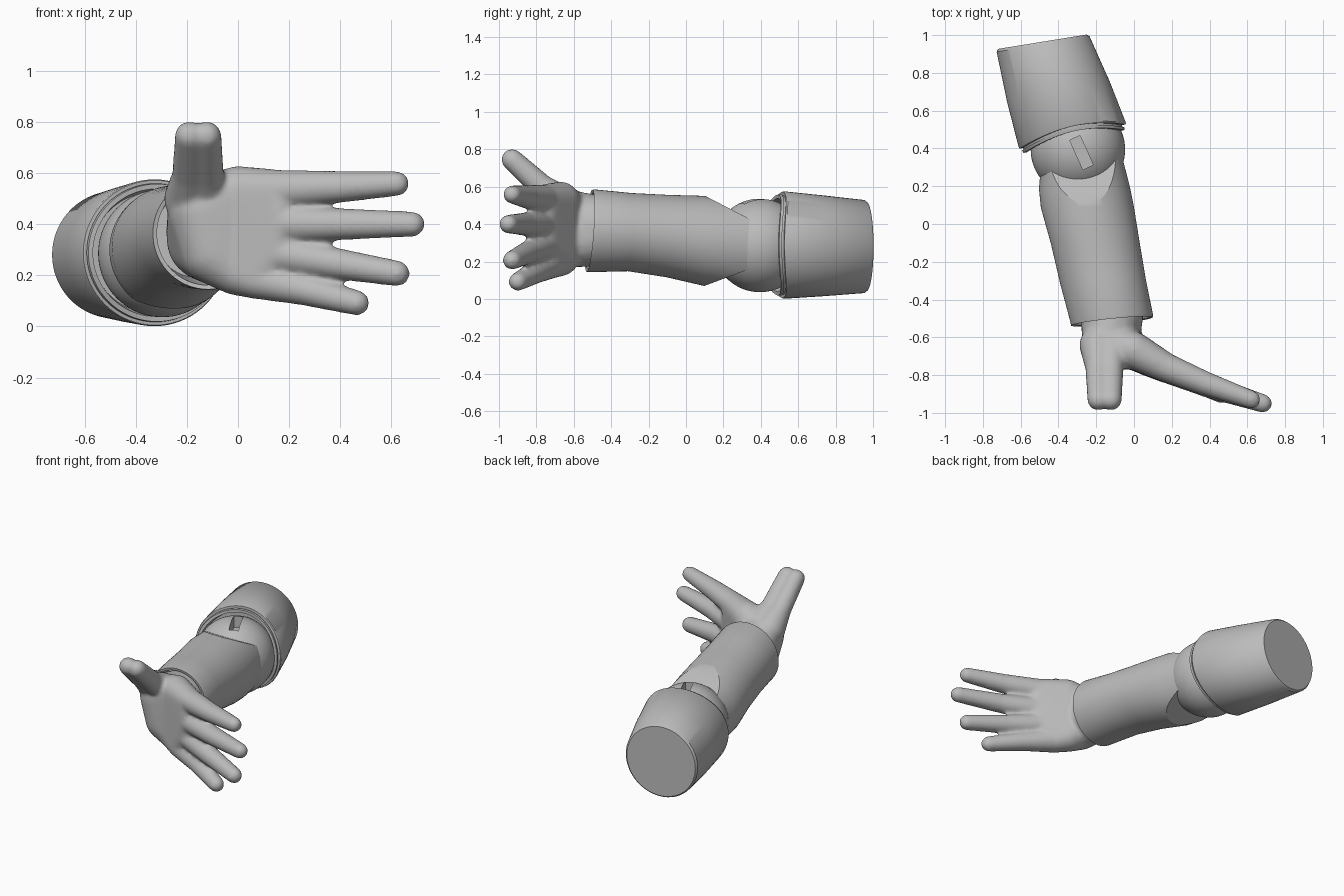
import bpy, bmesh, math
from mathutils import Vector, Matrix

if "Cube" in bpy.data.objects:
    bpy.data.objects.remove(bpy.data.objects["Cube"])

GREY = (0.5, 0.5, 0.5, 1)
mat = bpy.data.materials.new("plain grey")
mat.use_nodes = True
mat.diffuse_color = GREY
bsdf = next(n for n in mat.node_tree.nodes if n.type == 'BSDF_PRINCIPLED')
bsdf.inputs["Base Color"].default_value = GREY


def finish(bm, name):
    bmesh.ops.recalc_face_normals(bm, faces=bm.faces[:])
    mesh = bpy.data.meshes.new(name)
    bm.to_mesh(mesh)
    bm.free()
    mesh.materials.append(mat)
    obj = bpy.data.objects.new(name, mesh)
    bpy.context.collection.objects.link(obj)
    return obj


def activate(obj):
    bpy.ops.object.select_all(action='DESELECT')
    obj.select_set(True)
    bpy.context.view_layer.objects.active = obj


def apply_modifiers(obj):
    activate(obj)
    for name in [m.name for m in obj.modifiers]:
        bpy.ops.object.modifier_apply(modifier=name)


def smooth(obj, angle=35):
    activate(obj)
    bpy.ops.object.shade_smooth_by_angle(angle=math.radians(angle))


def loft(rings, sides=72):
    """Capped tube through oval rings: centre, (half width x, y), half height, bow, tilt."""
    bm = bmesh.new()
    loops = []
    for centre, (ux, uy), rz, bow, tilt in rings:
        loop = []
        for i in range(sides):
            c, s = math.cos(math.tau * i / sides), math.sin(math.tau * i / sides)
            loop.append(bm.verts.new(Vector(centre) + Vector(
                (c * ux, c * uy + s * s * bow + s * tilt, s * rz))))
        loops.append(loop)
    for a, b in zip(loops, loops[1:]):
        for i in range(sides):
            j = (i + 1) % sides
            bm.faces.new((a[i], a[j], b[j], b[i]))
    bm.faces.new(loops[0])
    bm.faces.new(loops[-1])
    return bm


# Upper arm: tapered sleeve with a stepped, saddle shaped rim
upper = loft([
    ((-.485, .965, .28), (.235, .038), .238, 0, 0),
    ((-.481, .952, .28), (.246, .041), .249, 0, 0),
    ((-.40, .70, .284), (.272, .053), .270, .028, 0),
    ((-.327, .472, .288), (.284, .064), .287, .053, 0),
    ((-.325, .463, .288), (.280, .064), .283, .054, 0),
    ((-.325, .463, .288), (.262, .060), .265, .054, 0),
    ((-.322, .452, .288), (.262, .060), .265, .054, 0),
    ((-.322, .452, .288), (.270, .061), .271, .054, 0),
    ((-.317, .437, .288), (.268, .061), .269, .054, 0),
    ((-.317, .437, .288), (.250, .057), .250, .054, 0),
    ((-.335, .490, .288), (.235, .053), .235, .040, 0),
])
smooth(finish(upper, "upper_arm"))

# Elbow ball with a slot cut into its top
bm = bmesh.new()
bmesh.ops.create_uvsphere(bm, u_segments=64, v_segments=40, radius=.25)
bmesh.ops.translate(bm, verts=bm.verts[:], vec=(-.297, .395, .286))
elbow = finish(bm, "elbow_ball")
bm = bmesh.new()
bmesh.ops.create_cube(bm, size=1, matrix=Matrix.Translation((-.278, .378, .52))
                      @ Matrix.Rotation(.42, 4, 'Z') @ Matrix.Diagonal((.06, .17, .14, 1)))
cutter = finish(bm, "slot_cutter")
cutter.hide_render = True
cut = elbow.modifiers.new("slot", 'BOOLEAN')
cut.operation = 'DIFFERENCE'
cut.solver = 'EXACT'
cut.object = cutter
apply_modifiers(elbow)
bpy.data.objects.remove(cutter)
smooth(elbow)

# Forearm: tapered sleeve, hollow at the wrist, chamfered above and below the elbow
forearm = loft([
    ((-.155, -.34, .36), (.17, .015), .17, 0, .01),
    ((-.117, -.512, .364), (.200, .020), .203, 0, .014),
    ((-.117, -.516, .364), (.216, .022), .219, 0, .015),
    ((-.118, -.500, .364), (.218, .022), .221, 0, .015),
    ((-.165, -.30, .357), (.226, .015), .209, 0, .010),
    ((-.205, -.10, .336), (.234, .008), .220, 0, .005),
    ((-.247, .09, .311), (.246, .004), .240, 0, 0),
    ((-.262, .19, .300), (.241, .004), .243, 0, 0),
    ((-.277, .345, .290), (.214, .012), .240, 0, 0),
])
for point, normal in (((0, .1, .552), (0, .13, .25)), ((0, .1, .07), (0, .09, -.24))):
    res = bmesh.ops.bisect_plane(
        forearm, geom=forearm.verts[:] + forearm.edges[:] + forearm.faces[:],
        dist=1e-5, plane_co=point, plane_no=normal, clear_outer=True)
    rim = [e for e in res["geom_cut"] if isinstance(e, bmesh.types.BMEdge)]
    bmesh.ops.holes_fill(forearm, edges=rim, sides=0)
smooth(finish(forearm, "forearm"), 25)

# Hand: hulls around spheres, fused and smoothed into one skin
hand_bm = bmesh.new()
ball_bm = bmesh.new()
bmesh.ops.create_icosphere(ball_bm, subdivisions=3, radius=1)
ball_points = [v.co.copy() for v in ball_bm.verts]
ball_bm.free()


def hull(*balls):
    verts = [hand_bm.verts.new(Vector((x, y, z)) + p * r)
             for x, y, z, r in balls for p in ball_points]
    bmesh.ops.convex_hull(hand_bm, input=verts)
    inner = [v for v in hand_bm.verts if not v.link_faces]
    bmesh.ops.delete(hand_bm, geom=inner, context='VERTS')


def chain(*balls):
    for a, b in zip(balls, balls[1:]):
        hull(a, b)


index_base = (.16, -.755, .535, .078)
middle_base = (.17, -.765, .40, .076)
ring_base = (.15, -.755, .285, .076)
pinky_base = (.07, -.725, .185, .078)
wrist_top = (-.115, -.48, .39, .165)
wrist_low = (-.115, -.48, .34, .165)
heel_top = (-.14, -.64, .45, .135)
heel_low = (-.10, -.65, .29, .125)
palm_top = (.0, -.67, .53, .098)
palm_low = (-.01, -.67, .22, .098)

# Palm and wrist
hull(wrist_top, wrist_low, heel_top, heel_low)
hull(heel_top, heel_low, palm_top, palm_low)
hull(palm_top, palm_low, index_base, middle_base, ring_base, pinky_base)
# Fingers
chain(index_base, (.38, -.845, .545, .064), (.622, -.93, .558, .049))
chain(middle_base, (.40, -.86, .40, .063), (.682, -.95, .40, .050))
chain(ring_base, (.36, -.84, .25, .063), (.622, -.93, .207, .051))
chain(pinky_base, (.25, -.80, .145, .062), (.465, -.90, .092, .050))
# Thumb, wider than it is thick
for x in (-.19, -.122):
    chain((x, -.64, .50, .10), (x, -.76, .59, .068), (x, -.93, .745, .058))

hand = finish(hand_bm, "hand")
fuse = hand.modifiers.new("fuse", 'REMESH')
fuse.mode = 'VOXEL'
fuse.voxel_size = .011
relax = hand.modifiers.new("relax", 'SMOOTH')
relax.factor = .5
relax.iterations = 14
apply_modifiers(hand)
hand.data.materials.clear()
hand.data.materials.append(mat)
activate(hand)
bpy.ops.object.shade_smooth()
